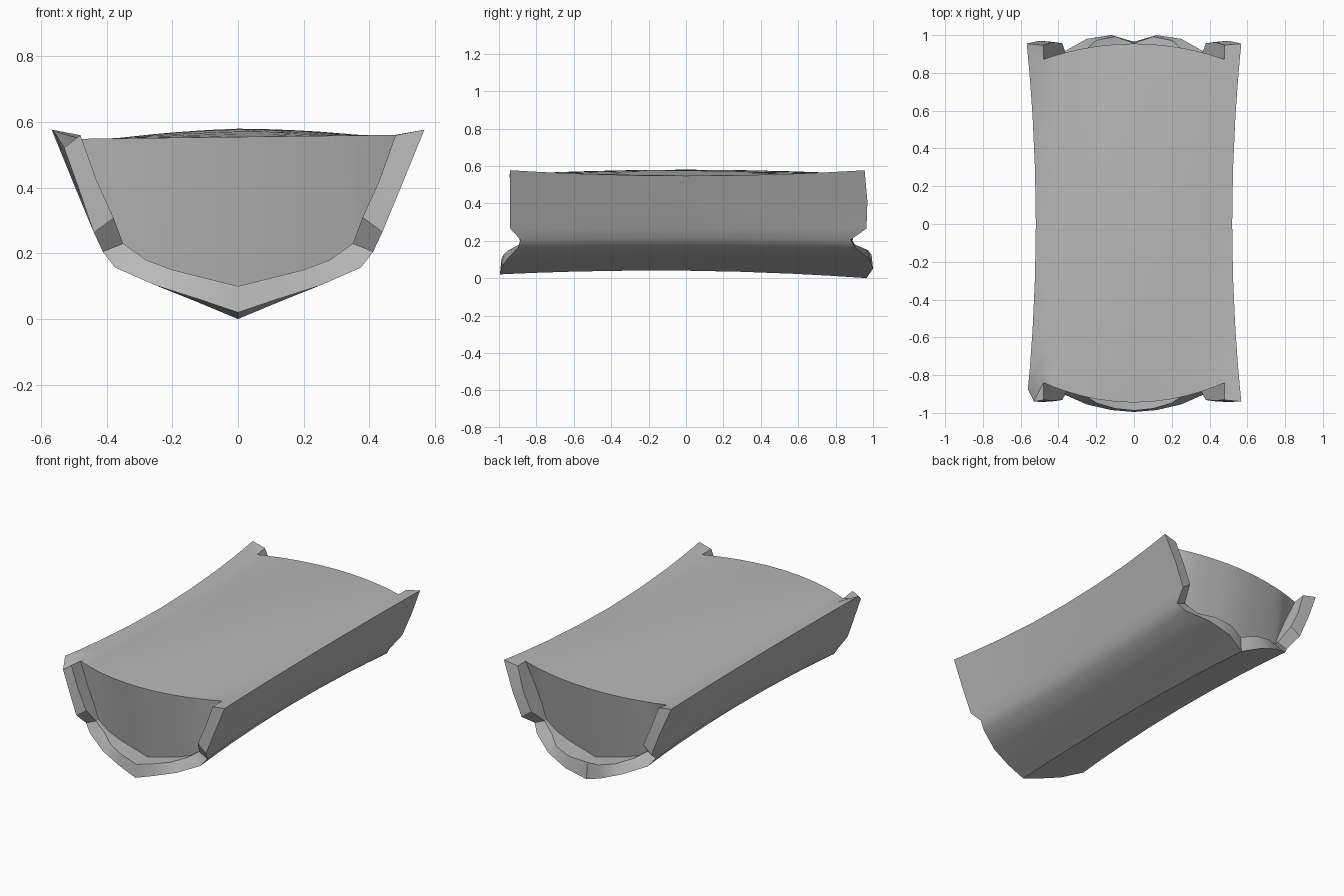
import bpy, bmesh
from math import radians

cube = bpy.data.objects.get("Cube")
if cube:
    bpy.data.objects.remove(cube, do_unlink=True)

grey = bpy.data.materials.new("stone_grey")
grey.use_nodes = True
colour = (0.48, 0.48, 0.48, 1)
grey.diffuse_color = colour
grey.node_tree.nodes["Principled BSDF"].inputs["Base Color"].default_value = colour

# Half cross-section, rim to keel: outer x z, inner x z, front reach, back reach
HALF = [
    (.568, .577, .480, .560, .940, .955),
    (.500, .410, .430, .420, .942, .970),
    (.440, .265, .380, .310, .940, .965),
    (.412, .205, .350, .230, .885, .880),
    (.375, .157, .280, .180, .900, .910),
    (.250, .102, .200, .150, .955, .980),
    (.120, .050, .100, .125, .985, 1.00),
    (0, 0, 0, .100, .995, .965),
]
STATIONS = [-1, -.93, -.8, -.6, -.3, 0, .3, .6, .8, .93, 1]
CORE = .48


def outer_point(col, side, t):
    """Outer shell: waisted in the middle, keel and rim slightly bowed."""
    x, z, _, _, front, back = col
    mid = 1 - t * t
    bow = .03 * mid * (1 - z / .29)
    keel = (.01 - .01 * t) * max(0, 1 - x / .25)
    if side < 0 and t == -1 and z > .4:          # worn front corner
        x, z = x - (.038 if z > .5 else .01), z - (.055 if z > .5 else 0)
    return (side * x * (1 - .085 * mid), t * (front if t < 0 else back), z + bow + keel)


def top_point(col, side, t):
    """Upper face: gently crowned, with bowed end edges."""
    u = col[2] / CORE
    arch = 1 - u * u
    reach = (.84 if t < 0 else .872) + (.105 if t < 0 else .083) * arch
    mid = 1 - t * t
    z = .555 + .006 * side * u + mid * (.025 * arch - .008 * u)
    return (side * col[2] * (1 - .085 * mid), t * reach, z)


def lip_point(col, side, end):
    """Inner edge of the projecting rim."""
    reach = (col[4] if end < 0 else col[5]) - .008
    return (side * col[2], end * reach, col[3])


def core_foot(col, side, end):
    """Foot of the recessed end wall; meets the upper face at the rim."""
    if col[2] == CORE:
        return top_point(col, side, end)
    return (side * col[2], end * (.873 - .06 * col[2]), col[3])


columns = [(c, -1) for c in HALF] + [(c, 1) for c in reversed(HALF[:-1])]
bm = bmesh.new()
loops = []
for col, side in columns:
    pts = [outer_point(col, side, t) for t in STATIONS]
    pts += [lip_point(col, side, 1), core_foot(col, side, 1)]
    pts += [top_point(col, side, t) for t in reversed(STATIONS)]
    pts += [core_foot(col, side, -1), lip_point(col, side, -1)]
    loops.append([bm.verts.new(p) for p in pts])

# Skin between neighbouring lengthwise loops
n = len(loops[0])
for a, b in zip(loops, loops[1:]):
    for i in range(n):
        k = (i + 1) % n
        bm.faces.new((a[i], b[i], b[k], a[k]))

# Long rims joining the outer shell to the upper face
m = len(STATIONS)
for loop in (loops[0], loops[-1]):
    outer = loop[:m]
    top = loop[m + 2:2 * m + 2][::-1]
    for i in range(m - 1):
        bm.faces.new((outer[i], outer[i + 1], top[i + 1], top[i]))
    bm.faces.new((outer[0], top[0], loop[-1]))
    bm.faces.new((outer[-1], loop[m], top[-1]))

bmesh.ops.remove_doubles(bm, verts=bm.verts, dist=.0005)
bmesh.ops.recalc_face_normals(bm, faces=bm.faces)

mesh = bpy.data.meshes.new("stone_trough_block")
bm.to_mesh(mesh)
bm.free()
mesh.materials.append(grey)
block = bpy.data.objects.new("stone_trough_block", mesh)
bpy.context.collection.objects.link(block)
bpy.context.view_layer.objects.active = block
block.select_set(True)
bpy.ops.object.shade_smooth_by_angle(angle=radians(32))
